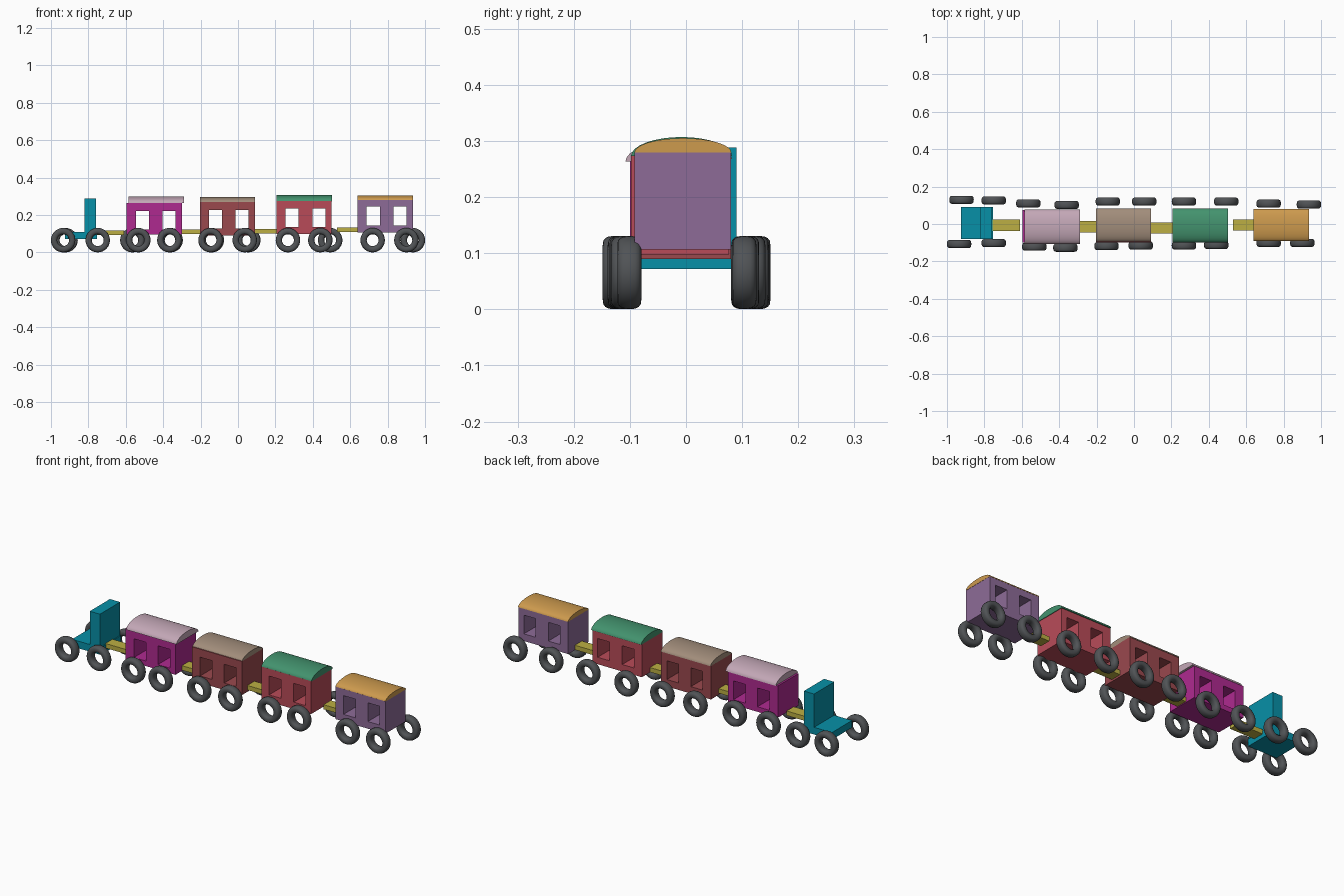
import bpy, bmesh, math

if "Cube" in bpy.data.objects:
    bpy.data.objects.remove(bpy.data.objects["Cube"])


def material(name, rgb):
    m = bpy.data.materials.new(name)
    m.diffuse_color = tuple(c ** 2.2 for c in rgb) + (1,)
    m.use_nodes = True
    m.node_tree.nodes["Principled BSDF"].inputs["Base Color"].default_value = m.diffuse_color
    return m


def make_object(name, bm, mat):
    bmesh.ops.recalc_face_normals(bm, faces=bm.faces)
    me = bpy.data.meshes.new(name)
    bm.to_mesh(me)
    bm.free()
    ob = bpy.data.objects.new(name, me)
    bpy.context.collection.objects.link(ob)
    if mat:
        me.materials.append(mat)
    return ob


def box(name, x, y, z, mat=None):
    bm = bmesh.new()
    bmesh.ops.create_cube(bm, size=1)
    for v in bm.verts:
        for i, (a, b) in enumerate((x, y, z)):
            v.co[i] = a if v.co[i] < 0 else b
    return make_object(name, bm, mat)


def extrude_x(name, profile, x0, x1, mat):
    """Closed (y, z) profile extruded along x."""
    bm = bmesh.new()
    face = bm.faces.new([bm.verts.new((x0, y, z)) for y, z in profile])
    out = bmesh.ops.extrude_face_region(bm, geom=[face])
    for v in out["geom"]:
        if isinstance(v, bmesh.types.BMVert):
            v.co.x = x1
    return make_object(name, bm, mat)


def roof(name, x, y, z, mat):
    mid, half = (y[0] + y[1]) / 2, (y[1] - y[0]) / 2
    pts = []
    for i in range(17):
        a = math.pi * i / 16
        pts.append((mid + half * math.cos(a), z[0] + (z[1] - z[0]) * math.sin(a)))
    ob = extrude_x(name, pts, x[0], x[1], mat)
    shade(ob)


def shade(ob):
    bpy.ops.object.select_all(action='DESELECT')
    ob.select_set(True)
    bpy.context.view_layer.objects.active = ob
    bpy.ops.object.shade_smooth_by_angle(angle=math.radians(35))


def wagon_body(name, x, y, z, win_x, win_z, mat):
    ob = box(name, x, y, z, mat)
    # window tunnels run right through the body
    for wx in win_x:
        cut = box("window_cutter", wx, (-0.3, 0.3), win_z)
        cut.hide_render = True
        mod = ob.modifiers.new("window", 'BOOLEAN')
        mod.operation, mod.solver, mod.object = 'DIFFERENCE', 'EXACT', cut
        bpy.context.view_layer.objects.active = ob
        bpy.ops.object.modifier_apply(modifier=mod.name)
        bpy.data.objects.remove(cut)


def tyre_mesh(mat):
    """Ring with a rounded-square section, axle along y."""
    ring, sect, mid, rad, wid = 32, 16, 0.0485, 0.0168, 0.0215
    bm = bmesh.new()
    rows = []
    for i in range(ring):
        a = 2 * math.pi * i / ring
        row = []
        for j in range(sect):
            b = 2 * math.pi * j / sect
            c, s = math.cos(b), math.sin(b)
            r = mid + rad * math.copysign(abs(c) ** 0.75, c)
            row.append(bm.verts.new((r * math.cos(a), wid * math.copysign(abs(s) ** 0.75, s),
                                     r * math.sin(a))))
        rows.append(row)
    for i in range(ring):
        p, q = rows[i], rows[(i + 1) % ring]
        for j in range(sect):
            k = (j + 1) % sect
            bm.faces.new((p[j], p[k], q[k], q[j]))
    ob = make_object("wheel_0", bm, mat)
    shade(ob)
    return ob


# Engine: flat bed and upright panel
teal = material("teal", (0.06, 0.56, 0.65))
box("engine_bed", (-0.925, -0.755), (-0.08, 0.09), (0.072, 0.11), teal)
box("engine_panel", (-0.82, -0.76), (-0.08, 0.09), (0.11, 0.288), teal)

# Wagons: body x, y, z, roof x, y, z, windows, colours
wagons = [
    ((-0.595, -0.30), (-0.10, 0.075), (0.095, 0.265), (-0.585, -0.288), (-0.108, 0.077), (0.263, 0.299),
     ((-0.545, -0.475), (-0.403, -0.333)), (0.122, 0.222), (0.68, 0.18, 0.56), (0.76, 0.65, 0.71)),
    ((-0.203, 0.091), (-0.098, 0.08), (0.09, 0.27), (-0.203, 0.091), (-0.094, 0.082), (0.268, 0.297),
     ((-0.155, -0.085), (-0.013, 0.057)), (0.127, 0.227), (0.60, 0.29, 0.31), (0.63, 0.55, 0.48)),
    ((0.207, 0.50), (-0.098, 0.077), (0.098, 0.274), (0.207, 0.503), (-0.098, 0.082), (0.273, 0.307),
     ((0.253, 0.323), (0.398, 0.468)), (0.135, 0.235), (0.72, 0.30, 0.35), (0.27, 0.57, 0.43)),
    ((0.64, 0.935), (-0.092, 0.08), (0.107, 0.28), (0.64, 0.936), (-0.092, 0.081), (0.279, 0.305),
     ((0.688, 0.758), (0.832, 0.902)), (0.145, 0.245), (0.55, 0.42, 0.59), (0.80, 0.60, 0.31)),
]
for n, (bx, by, bz, rx, ry, rz, wx, wz, col, rcol) in enumerate(wagons, 1):
    wagon_body(f"wagon_body_{n}", bx, by, bz, wx, wz, material(f"wagon_{n}", col))
    roof(f"wagon_roof_{n}", rx, ry, rz, material(f"roof_{n}", rcol))

# Couplers between the vehicles
yellow = material("yellow", (0.73, 0.68, 0.27))
for n, (x0, x1, yc, z0) in enumerate([(-0.757, -0.61, -0.007, 0.092), (-0.31, -0.18, -0.015, 0.099),
                                      (0.07, 0.22, -0.021, 0.1), (0.53, 0.66, -0.006, 0.109)], 1):
    box(f"coupler_{n}", (x0, x1), (yc - 0.03, yc + 0.03), (z0, z0 + 0.024), yellow)

# Wheels (x, y), rear row then front row
spots = [(-0.922, 0.129), (-0.75, 0.126), (-0.565, 0.11), (-0.36, 0.102), (-0.14, 0.12), (0.055, 0.12),
         (0.267, 0.12), (0.493, 0.12), (0.72, 0.109), (0.935, 0.104),
         (-0.935, -0.107), (-0.75, -0.102), (-0.533, -0.121), (-0.367, -0.127), (-0.147, -0.118),
         (0.036, -0.115), (0.267, -0.115), (0.44, -0.112), (0.72, -0.101), (0.90, -0.101)]
wheel = tyre_mesh(material("rubber", (0.32, 0.33, 0.34)))
for n, (x, y) in enumerate(spots):
    ob = wheel
    if n:
        ob = bpy.data.objects.new(f"wheel_{n}", wheel.data)
        bpy.context.collection.objects.link(ob)
    ob.location = (x, y, 0.0655)
